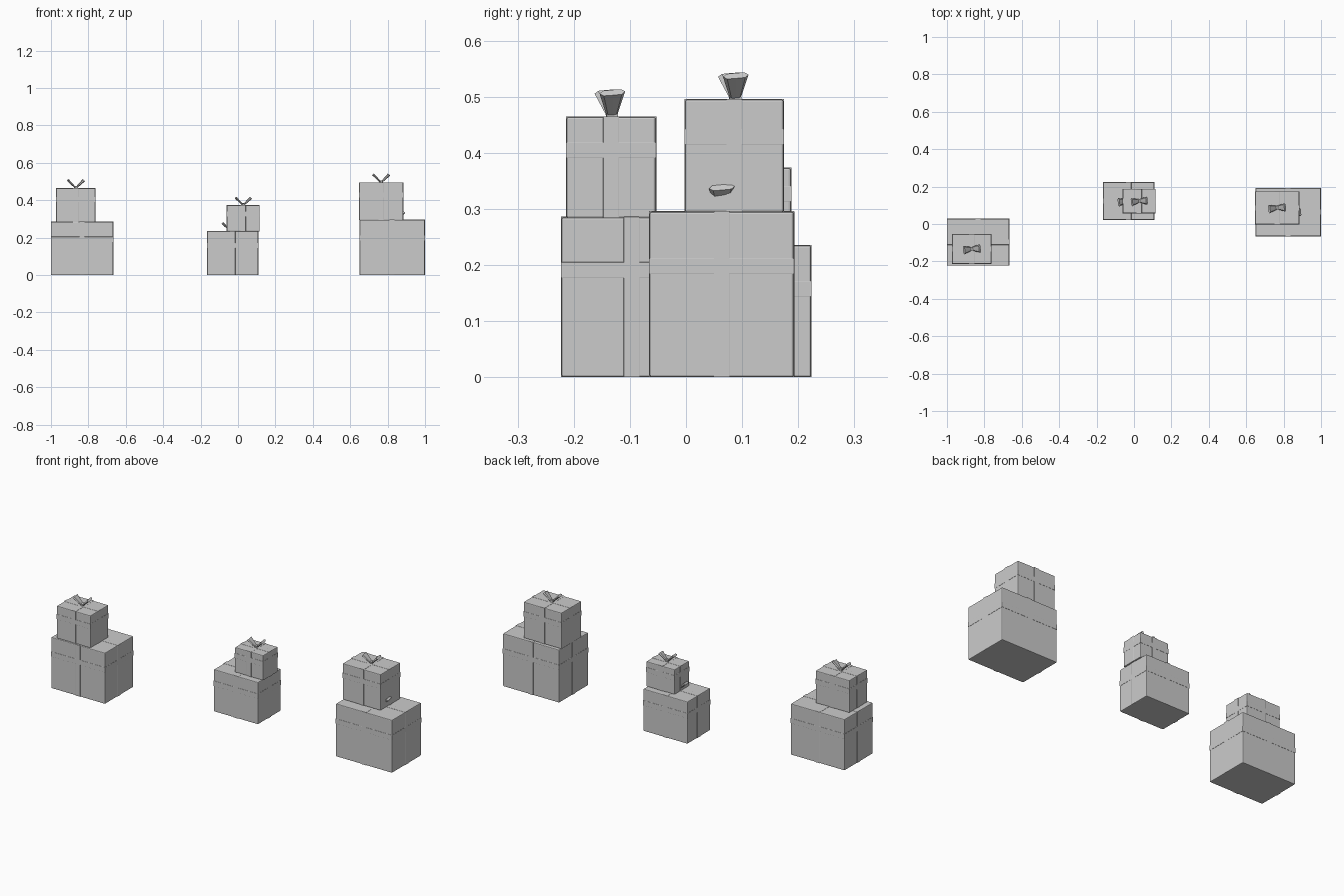
import bpy, bmesh, math
from mathutils import Matrix, Vector

cube = bpy.data.objects.get("Cube")
if cube:
    bpy.data.objects.remove(cube, do_unlink=True)

grey = bpy.data.materials.new("light grey")
grey.use_nodes = True
grey.diffuse_color = (0.6, 0.6, 0.6, 1)
grey.node_tree.nodes["Principled BSDF"].inputs["Base Color"].default_value = (0.6, 0.6, 0.6, 1)

RIBBON = 0.028   # ribbon width
LIFT = 0.001     # how far ribbon stands off the box


def finish(name, bm, bevel=0):
    bmesh.ops.recalc_face_normals(bm, faces=bm.faces)
    mesh = bpy.data.meshes.new(name)
    bm.to_mesh(mesh)
    bm.free()
    mesh.materials.append(grey)
    obj = bpy.data.objects.new(name, mesh)
    bpy.context.collection.objects.link(obj)
    if bevel:
        mod = obj.modifiers.new("Bevel", "BEVEL")
        mod.width = bevel
        mod.segments = 2
    return obj


def add_block(bm, centre, size):
    matrix = Matrix.Translation(centre) @ Matrix.Diagonal((*size, 1))
    bmesh.ops.create_cube(bm, size=1, matrix=matrix)


def box(name, x0, x1, y0, y1, z0, z1):
    centre = Vector((x0 + x1, y0 + y1, z0 + z1)) / 2
    size = Vector((x1 - x0, y1 - y0, z1 - z0))
    bm = bmesh.new()
    add_block(bm, centre, size)
    finish(name, bm, 0.004)
    # Two upright ribbon loops and one band around the sides
    bm = bmesh.new()
    for axis in range(3):
        strip = size + Vector((LIFT, LIFT, LIFT)) * 2
        strip.z = size.z + LIFT if axis < 2 else strip.z
        strip[axis] = RIBBON
        place = centre.copy()
        if axis == 2:
            place.z = z0 + size.z * 0.67
        else:
            place.z += LIFT / 2
        add_block(bm, place, strip)
    finish(name + "_ribbon", bm, 0.0008)


def bow(name, x, y, z, turn=6, scale=1):
    bm = bmesh.new()
    # Two flared loops rising in a V
    for side in (-1, 1):
        rings = []
        for dist, half_w, half_t in ((0, 0.009, 0.005), (0.03, 0.016, 0.007), (0.06, 0.023, 0.009)):
            ring = []
            for i in range(8):
                a = math.tau * i / 8
                u, v = half_w * math.cos(a), half_t * math.sin(a)
                if i % 4 == 2:
                    v *= 0.75      # crease along the middle
                c = math.sqrt(0.5)
                ring.append(bm.verts.new((side * (dist - v) * c, u, (dist + v) * c)))
            rings.append(ring)
        for low, high in zip(rings, rings[1:]):
            for i in range(8):
                j = (i + 1) % 8
                bm.faces.new((low[i], low[j], high[j], high[i]))
        bm.faces.new(rings[0])
        bm.faces.new(rings[-1])
    # Knot
    add_block(bm, (0, 0, 0.004), (0.016, 0.02, 0.014))
    move = Matrix.Translation((x, y, z)) @ Matrix.Rotation(math.radians(turn), 4, "Z")
    bm.transform(move @ Matrix.Rotation(math.radians(5), 4, "X") @ Matrix.Scale(scale, 4))
    finish(name, bm)


# Left-hand stack
box("west_large_gift", -1.0, -0.667, -0.222, 0.028, 0, 0.285)
box("west_small_gift", -0.972, -0.763, -0.213, -0.054, 0.283, 0.464)
bow("west_large_bow", -0.834, -0.097, 0.285)
bow("west_small_bow", -0.867, -0.132, 0.465)

# Middle stack
box("middle_large_gift", -0.165, 0.108, 0.022, 0.223, 0, 0.235)
box("middle_small_gift", -0.06, 0.115, 0.058, 0.187, 0.233, 0.373)
bow("middle_large_bow", -0.04, 0.124, 0.235)
bow("middle_small_bow", 0.028, 0.124, 0.373, scale=0.95)

# Right-hand stack
box("east_large_gift", 0.65, 0.998, -0.065, 0.192, 0, 0.295)
box("east_small_gift", 0.648, 0.883, -0.002, 0.174, 0.294, 0.495)
bow("east_large_bow", 0.846, 0.063, 0.296)
bow("east_small_bow", 0.765, 0.088, 0.495)
